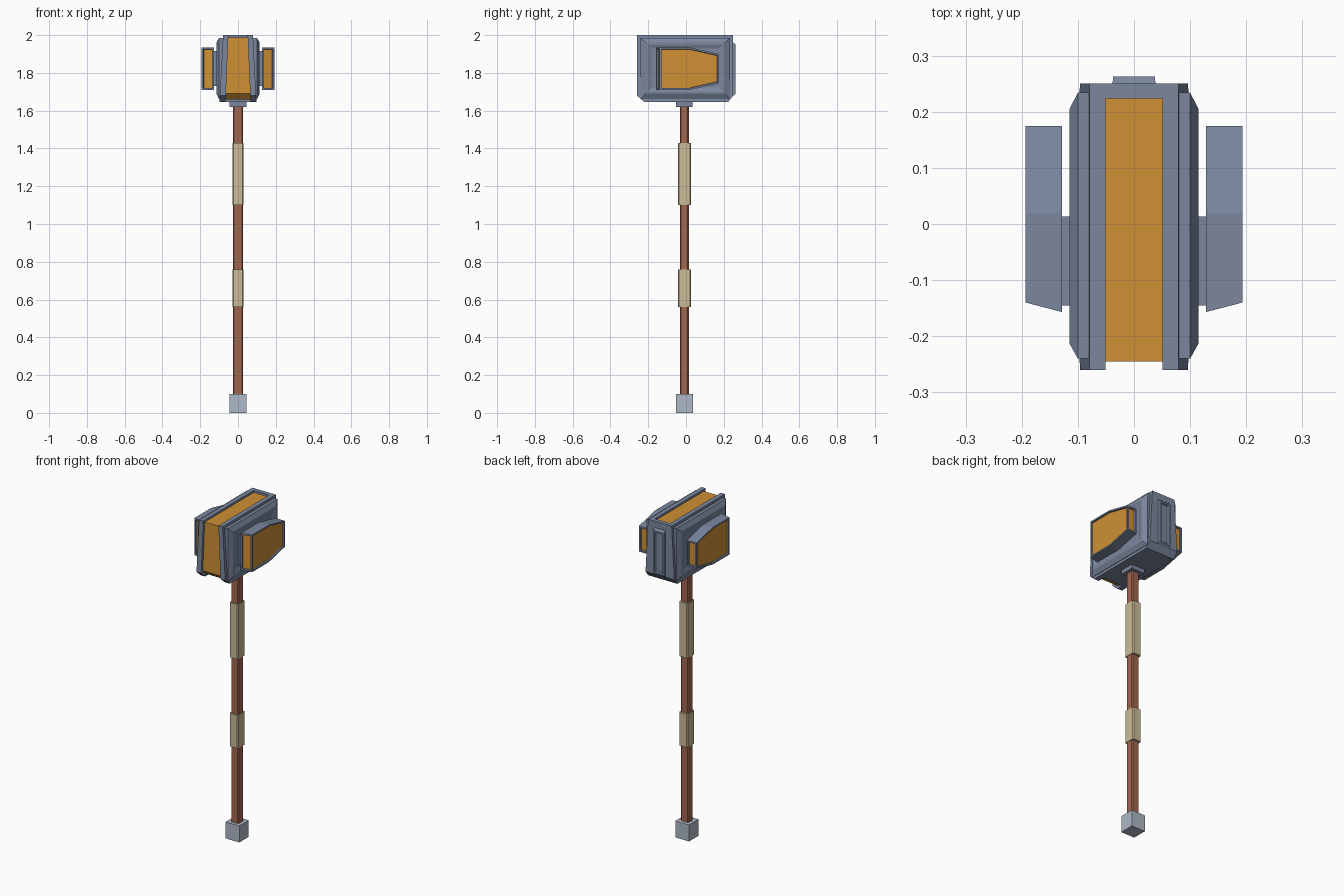
import bpy, bmesh
from mathutils import Vector

if "Cube" in bpy.data.objects:
    bpy.data.objects.remove(bpy.data.objects["Cube"])


def mat(name, rgb):
    m = bpy.data.materials.new(name)
    m.diffuse_color = (*rgb, 1)
    m.use_nodes = True
    m.node_tree.nodes["Principled BSDF"].inputs["Base Color"].default_value = m.diffuse_color
    return m


STEEL = mat("blue steel", (0.20, 0.245, 0.345))
GOLD = mat("amber", (0.62, 0.28, 0.035))
PALE = mat("pale metal", (0.42, 0.48, 0.57))
WOOD = mat("red wood", (0.36, 0.135, 0.085))
WRAP = mat("tan wrap", (0.60, 0.50, 0.31))


def loft(name, rings, mats, panels=(), rim=0.009, slope=0.002, depth=0.008, panel_mat=0):
    """Skin matching rings, cap both ends, then sink panels into faces facing given directions."""
    bm = bmesh.new()
    vs = [[bm.verts.new(p) for p in r] for r in rings]
    n = len(rings[0])
    for a, b in zip(vs, vs[1:]):
        for i in range(n):
            j = (i + 1) % n
            bm.faces.new((a[i], a[j], b[j], b[i]))
    bm.faces.new(vs[0])
    bm.faces.new(vs[-1])
    bmesh.ops.recalc_face_normals(bm, faces=bm.faces[:])
    bm.normal_update()
    picked = [f for f in bm.faces if any(f.normal.dot(Vector(d)) > 0.93 for d in panels)]
    for f in picked:
        if rim:
            bmesh.ops.inset_individual(bm, faces=[f], thickness=rim, use_even_offset=True)
        bmesh.ops.inset_individual(bm, faces=[f], thickness=slope, depth=-depth, use_even_offset=True)
        f.material_index = panel_mat
    me = bpy.data.meshes.new(name)
    bm.to_mesh(me)
    bm.free()
    for m in mats:
        me.materials.append(m)
    ob = bpy.data.objects.new(name, me)
    bpy.context.collection.objects.link(ob)
    return ob


def rect_z(x, y0, y1, z, c=0.0):
    """Horizontal ring, optionally with cut corners."""
    if c == 0:
        return [(-x, y0, z), (x, y0, z), (x, y1, z), (-x, y1, z)]
    return [(-x + c, y0, z), (x - c, y0, z), (x, y0 + c, z), (x, y1 - c, z),
            (x - c, y1, z), (-x + c, y1, z), (-x, y1 - c, z), (-x, y0 + c, z)]


def rect_x(x, y0, y1, z0, z1):
    return [(x, y0, z0), (x, y1, z0), (x, y1, z1), (x, y0, z1)]


def post(name, x, y0, y1, z0, z1, m, c=0.0):
    loft(name, [rect_z(x, y0, y1, z0, c), rect_z(x, y0, y1, z1, c)], [m])


# Handle
post("pommel", 0.046, -0.053, 0.037, 0, 0.10, PALE)
post("shaft", 0.026, -0.033, 0.015, 0.09, 1.66, WOOD, 0.006)
post("lower_grip", 0.029, -0.043, 0.027, 0.56, 0.76, WRAP, 0.006)
post("upper_grip", 0.029, -0.043, 0.027, 1.10, 1.43, WRAP, 0.006)
post("collar", 0.045, -0.052, 0.035, 1.62, 1.66, STEEL)


# Head: widths grow toward the bottom
def inner(z):
    return 0.051 + (2.0 - z) / 0.355 * 0.015


def outer(z):
    return 0.079 + (2.0 - z) / 0.355 * 0.019


def ring(profile, width):
    return [(width(z), y, z) for y, z in profile]


core = [(-0.245, 1.988), (0.23, 1.988), (0.23, 1.66), (-0.215, 1.66), (-0.245, 1.69)]
loft("amber_core", [ring(core, lambda z: -inner(z) - 0.005),
                    ring(core, lambda z: inner(z) + 0.005)], [GOLD])

back = [(0.224, 2.0), (0.25, 2.0), (0.25, 1.68), (0.222, 1.645),
        (-0.18, 1.645), (-0.18, 1.67), (0.224, 1.67)]
loft("head_back_and_base", [ring(back, lambda z: -inner(z)), ring(back, inner)], [STEEL])

flange = [(-0.26, 2.0), (0.25, 2.0), (0.25, 1.68), (0.222, 1.645), (-0.22, 1.645), (-0.26, 1.68)]


def wing_ring(x, front):
    return [(x, front, 1.71), (x, 0.02, 1.71), (x, 0.175, 1.745),
            (x, 0.175, 1.90), (x, 0.02, 1.935), (x, front, 1.935)]


for s, side in ((-1, "left"), (1, "right")):
    loft(side + "_flange", [ring(flange, lambda z: s * inner(z)),
                            ring(flange, lambda z: s * outer(z))], [STEEL])
    # Bevelled cheek with a shallow sunken field
    loft(side + "_cheek", [rect_x(s * 0.07, -0.24, 0.234, 1.662, 1.985),
                           rect_x(s * 0.10, -0.24, 0.234, 1.662, 1.985),
                           rect_x(s * 0.115, -0.213, 0.205, 1.69, 1.96)], [STEEL],
         panels=[(s, 0, 0)], rim=0.012, slope=0.02, depth=0.007)
    loft(side + "_wing_mount", [rect_x(s * 0.10, -0.145, 0.013, 1.73, 1.915),
                                rect_x(s * 0.135, -0.145, 0.013, 1.73, 1.915)], [STEEL])
    # Side wing with amber panels outside and at both ends
    loft(side + "_wing", [wing_ring(s * 0.128, -0.157), wing_ring(s * 0.193, -0.14)],
         [STEEL, GOLD], panels=[(s, 0, 0), (0, -1, 0), (0, 1, 0)], panel_mat=1)

# Raised frame on the back of the head
loft("back_plate", [[(-0.039, 0.245, 1.675), (0.039, 0.245, 1.675), (0.039, 0.245, 1.965), (-0.039, 0.245, 1.965)],
                    [(-0.037, 0.263, 1.69), (0.037, 0.263, 1.69), (0.037, 0.263, 1.95), (-0.037, 0.263, 1.95)]],
     [STEEL], panels=[(0, 1, 0)], rim=0.01, slope=0.004, depth=0.009)
